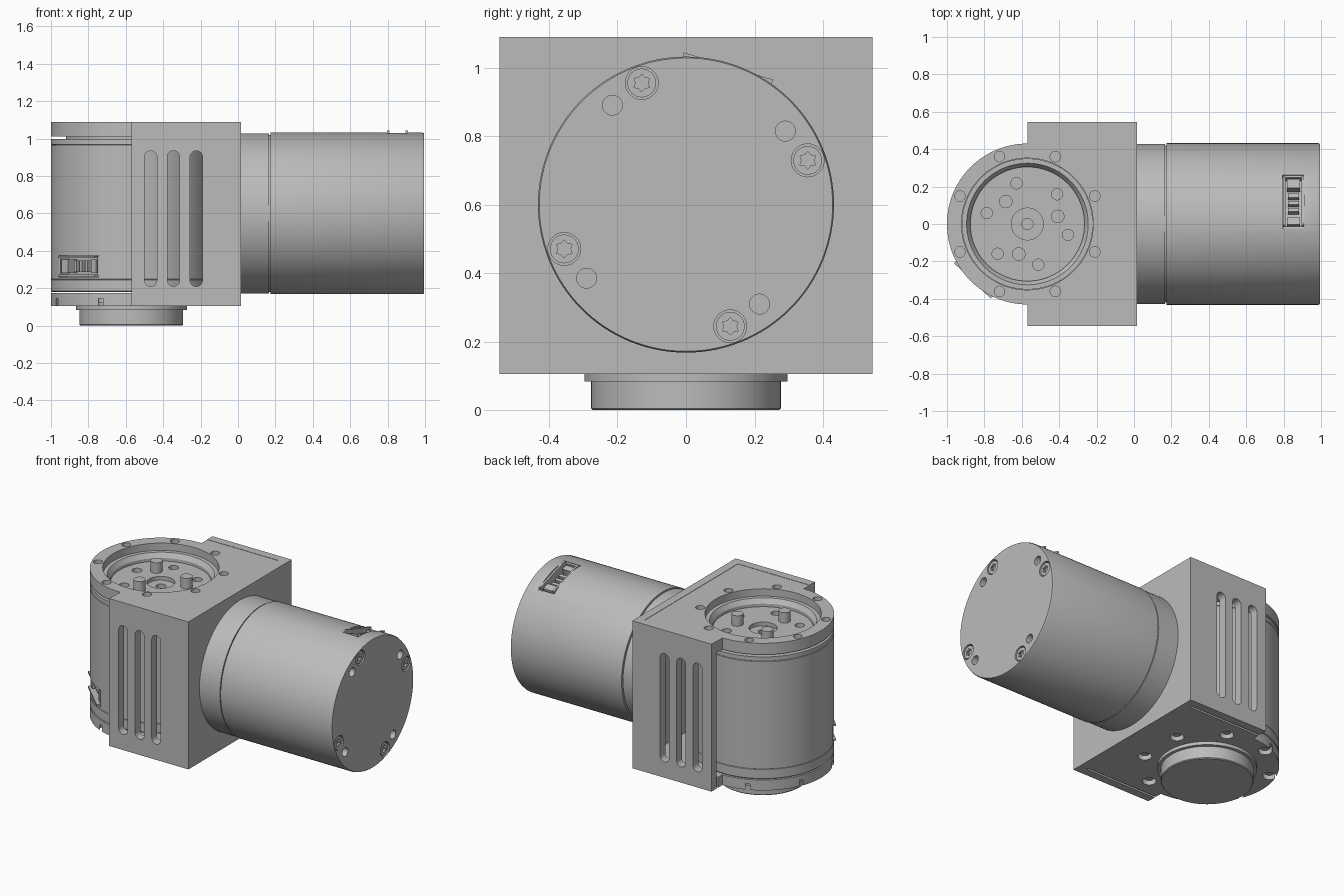
import bpy, bmesh
from math import radians, cos, sin, pi
from mathutils import Matrix

cube = bpy.data.objects.get("Cube")
if cube:
    bpy.data.objects.remove(cube, do_unlink=True)

grey = bpy.data.materials.new("machined grey")
grey.use_nodes = True
COLOUR = (0.5, 0.5, 0.5, 1)
grey.diffuse_color = COLOUR
for node in grey.node_tree.nodes:
    if node.type == 'BSDF_PRINCIPLED':
        node.inputs["Base Color"].default_value = COLOUR

AX = -0.57    # axis of the upright drive
R = 0.43      # body radius
UP = Matrix.Translation((AX, 0, 0))
# frame whose local z runs along the horizontal motor axis
SIDE = Matrix(((0, 0, 1, 0), (1, 0, 0, 0), (0, 1, 0, 0.6), (0, 0, 0, 1)))
ID = Matrix.Identity(4)


def polar(r, deg):
    return r * cos(radians(deg)), r * sin(radians(deg))


def prism(bm, pts, z0, z1, m=ID):
    low = [bm.verts.new(m @ Matrix.Translation((x, y, z0)).translation) for x, y in pts]
    high = [bm.verts.new(m @ Matrix.Translation((x, y, z1)).translation) for x, y in pts]
    n = len(pts)
    faces = [bm.faces.new(low[::-1]), bm.faces.new(high)]
    for i in range(n):
        j = (i + 1) % n
        faces.append(bm.faces.new((low[i], low[j], high[j], high[i])))
    bmesh.ops.recalc_face_normals(bm, faces=faces)


def box(bm, x0, x1, y0, y1, z0, z1, m=ID):
    prism(bm, [(x0, y0), (x1, y0), (x1, y1), (x0, y1)], z0, z1, m)


def disc(bm, c, r, z0, z1, m=ID, n=32):
    ring = [polar(r, 360 * i / n) for i in range(n)]
    prism(bm, [(c[0] + x, c[1] + y) for x, y in ring], z0, z1, m)


def lathe(profile, m, n=128):
    bm = bmesh.new()
    vs = [bm.verts.new((r, 0, z)) for r, z in profile]
    es = [bm.edges.new(p) for p in zip(vs, vs[1:])]
    bmesh.ops.spin(bm, geom=vs + es, cent=(0, 0, 0), axis=(0, 0, 1),
                   angle=2 * pi, steps=n, use_duplicate=False)
    bmesh.ops.remove_doubles(bm, verts=bm.verts, dist=1e-5)
    bmesh.ops.recalc_face_normals(bm, faces=bm.faces)
    bm.transform(m)
    return bm


def make(name, bm, cutter=None):
    mesh = bpy.data.meshes.new(name)
    bm.to_mesh(mesh)
    bm.free()
    obj = bpy.data.objects.new(name, mesh)
    bpy.context.collection.objects.link(obj)
    if cutter:
        tool = make(name + " cutter", cutter)
        tool.hide_render = True
        mod = obj.modifiers.new("cut", 'BOOLEAN')
        mod.operation, mod.solver, mod.object = 'DIFFERENCE', 'EXACT', tool
        graph = bpy.context.evaluated_depsgraph_get()
        result = bpy.data.meshes.new_from_object(obj.evaluated_get(graph))
        obj.modifiers.clear()
        obj.data = mesh = result
        bpy.data.objects.remove(tool, do_unlink=True)
    mesh.materials.clear()
    mesh.materials.append(grey)
    mesh.shade_smooth()
    mesh.set_sharp_from_angle(angle=radians(30))
    return obj


def plate_outline(half_width):
    arc = [polar(R, 90 + 180 * i / 64) for i in range(65)]
    x1 = -0.04 - AX
    return arc + [(0, -half_width), (x1, -half_width), (x1, half_width), (0, half_width)]


bolt_circle = [polar(0.39, 22.5 + 45 * k) for k in range(8)]

# Housing lid with bore and bolt holes
bm, cut = bmesh.new(), bmesh.new()
prism(bm, plate_outline(0.49), 1.012, 1.088, UP)
disc(cut, (0, 0), 0.352, 0.9, 1.2, UP, 128)
for c in bolt_circle:
    disc(cut, c, 0.028, 1.03, 1.2, UP)
make("housing_lid", bm, cut)

# Housing floor with counterbored holes
bm, cut = bmesh.new(), bmesh.new()
prism(bm, plate_outline(0.475), 0.105, 0.175, UP)
for c in bolt_circle:
    disc(cut, c, 0.042, 0, 0.145, UP)
make("housing_floor", bm, cut)
bm = bmesh.new()
for c in bolt_circle:
    disc(bm, c, 0.026, 0.125, 0.15, UP)
make("floor_bolts", bm)

# Slotted side walls
for side, name in ((-1, "front_wall"), (1, "back_wall")):
    bm, cut = bmesh.new(), bmesh.new()
    ys = sorted((side * 0.49, side * 0.545))
    box(bm, AX, 0.015, ys[0], ys[1], 0.105, 1.09)
    for x in (-0.467, -0.345, -0.223):
        r = 0.033
        ends = [(0.935 - r, 0), (0.21 + r, 180)]
        slot = []
        for z, start in ends:
            for i in range(17):
                dx, dz = polar(r, start + 180 * i / 16)
                slot.append((x + dx, z + dz))
        stand = Matrix.Rotation(pi / 2, 4, 'X')
        prism(cut, slot, -0.7 if side > 0 else 0.3, -0.3 if side > 0 else 0.7, stand)
    make(name, bm, cut)
bm = bmesh.new()
box(bm, -0.04, 0.015, -0.49, 0.49, 0.105, 1.09)
make("motor_side_wall", bm)


# Cable sockets sunk in a curved body
def socket_frame(m, deg):
    return m @ Matrix.Rotation(radians(deg), 4, 'Z')


def socket(name, m, z0, z1):
    bm = bmesh.new()
    t, w, h = 0.012, 0.148, 0.423
    for y in (-w, w - t):
        box(bm, 0.33, h - 0.02, y, y + t, z0, z1, m)
    for z in (z0, z1 - t):
        box(bm, 0.33, h, -w + t, w - t, z, z + t, m)
    mid = (z0 + z1) / 2
    box(bm, 0.33, 0.40, 0.085, 0.125, z0 + 0.02, z1 - 0.02, m)
    box(bm, 0.33, 0.41, -0.125, -0.075, z0 + 0.02, z1 - 0.02, m)
    for y in (-0.04, 0.0, 0.04):
        box(bm, 0.33, 0.39, y - 0.01, y + 0.01, mid - 0.03, mid + 0.03, m)
    make(name, bm)


# Upright drive body with a recessed output face
bm = lathe([(0, 0.18), (0.425, 0.18), (R, 0.185), (R, 0.245), (0.427, 0.247), (R, 0.249),
            (R, 0.965), (0.427, 0.967), (R, 0.969), (R, 0.997), (0.35, 0.997),
            (0.35, 1.04), (0.325, 1.04), (0.305, 1.01), (0.305, 0.99), (0.085, 0.99),
            (0.085, 0.965), (0.03, 0.965), (0.03, 0.9), (0, 0.9)], UP)
cut = bmesh.new()
for k in range(6):
    disc(cut, polar(0.225, 45 + 60 * k), 0.03, 0.94, 1.1, UP)
low_socket = socket_frame(UP, 226)
box(cut, 0.34, 0.6, -0.15, 0.15, 0.26, 0.375, low_socket)
make("upright_drive", bm, cut)
socket("upright_socket", low_socket, 0.262, 0.373)

# Drive pins on the output face
bm = bmesh.new()
for k in range(3):
    disc(bm, polar(0.167, 14 + 120 * k), 0.036, 0.98, 1.06, UP)
make("drive_pins", bm)

# Round foot below the housing
make("foot", lathe([(0, 0), (0.272, 0), (0.277, 0.005), (0.277, 0.083), (0.297, 0.083),
                    (0.297, 0.12), (0, 0.12)], UP))

# Horizontal motor with groove, end holes and socket pocket
bm = lathe([(0, 0), (0.428, 0), (0.428, 0.166), (0.42, 0.167), (0.42, 0.173),
            (0.432, 0.174), (0.432, 0.985), (0.428, 0.995), (0, 0.995)], SIDE)
cut = bmesh.new()
screw_spots = [polar(0.378, 20 + 90 * k) for k in range(4)]
for k, c in enumerate(screw_spots):
    disc(cut, c, 0.048, 0.965, 1.1, SIDE)
    disc(cut, polar(0.361, 36.5 + 90 * k), 0.029, 0.93, 1.1, SIDE)
top_socket = socket_frame(SIDE, 73)
box(cut, 0.34, 0.6, -0.15, 0.15, 0.795, 0.91, top_socket)
make("motor", bm, cut)
socket("motor_socket", top_socket, 0.797, 0.908)

# Star drive screws in the motor end
bm, cut = bmesh.new(), bmesh.new()
for u, v in screw_spots:
    disc(bm, (u, v), 0.042, 0.96, 0.99, SIDE)
    star = [polar(0.026 if i % 2 else 0.018, 30 * i) for i in range(12)]
    prism(cut, [(u + a, v + b) for a, b in star], 0.972, 1.1, SIDE)
make("end_screws", bm, cut)
